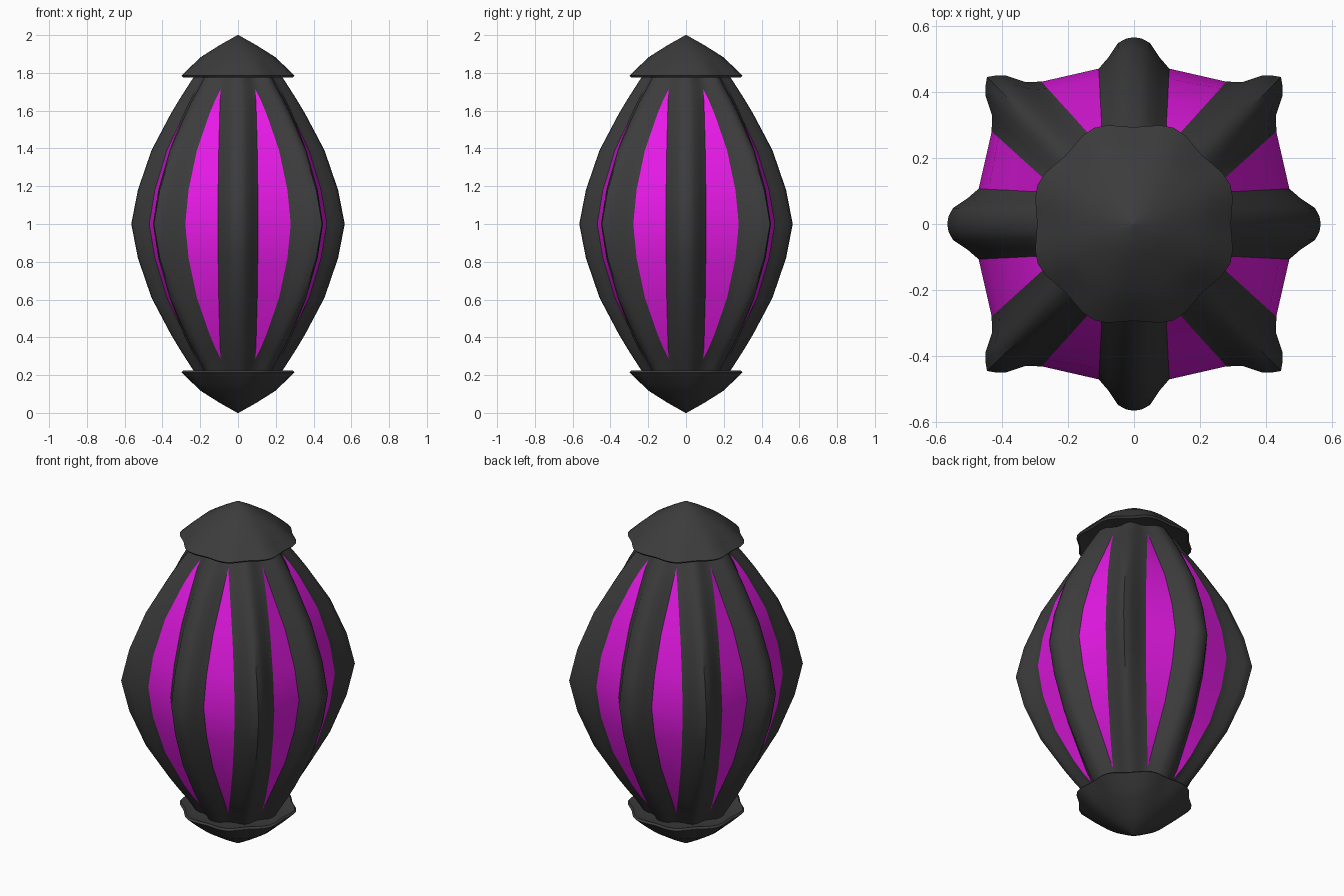
import bpy, bmesh
from math import sin, cos, pi, tan

if "Cube" in bpy.data.objects:
    bpy.data.objects.remove(bpy.data.objects["Cube"])

# height above the middle, tip radius and depth of axial ribs,
# base radius and depth of diagonal ribs, rib half width
ROWS = [(0.00, .565, .095, .502, .127, .107),
        (0.18, .530, .090, .475, .110, .105),
        (0.39, .458, .082, .410, .085, .102),
        (0.585, .355, .070, .310, .060, .097),
        (0.66, .310, .060, .262, .055, .094),
        (0.715, .275, .055, .220, .055, .220 * tan(pi / 8)),
        (0.80, .220, .045, .175, .045, .175 * tan(pi / 8))]
LEVELS = [(1 - r[0],) + r[1:] for r in reversed(ROWS[1:])] + [(1 + r[0],) + r[1:] for r in ROWS]
AXIAL = [(0, 0), (.22, .04), (.45, .18), (.73, .65), (1, 1)]
DIAGONAL = [(0, 0), (.2, .12), (.4, .28), (.66, .72), (1, 1)]


def material(name, color):
    m = bpy.data.materials.new(name)
    m.diffuse_color = color
    m.use_nodes = True
    m.node_tree.nodes["Principled BSDF"].inputs["Base Color"].default_value = m.diffuse_color
    return m


def finish(name, bm, mat, angle):
    bmesh.ops.remove_doubles(bm, verts=bm.verts, dist=0.0005)
    bmesh.ops.recalc_face_normals(bm, faces=bm.faces)
    me = bpy.data.meshes.new(name)
    bm.to_mesh(me)
    bm.free()
    me.materials.append(mat)
    ob = bpy.data.objects.new(name, me)
    bpy.context.collection.objects.link(ob)
    bpy.ops.object.select_all(action='DESELECT')
    ob.select_set(True)
    bpy.context.view_layer.objects.active = ob
    bpy.ops.object.shade_smooth_by_angle(angle=angle)
    return ob


def strip(bm, rows, closed=False):
    vs = [[bm.verts.new(p) for p in row] for row in rows]
    n = len(vs[0])
    for a, b in zip(vs, vs[1:]):
        for i in range(n if closed else n - 1):
            j = (i + 1) % n
            bm.faces.new((a[i], a[j], b[j], b[i]))


def turn(u, v, z, k):
    a = k * pi / 4
    return (u * cos(a) - v * sin(a), u * sin(a) + v * cos(a), z)


def rib_row(level, k):
    z, tip, depth, base, ddepth, w = level
    shape = AXIAL
    if k % 2:
        shape, tip, depth = DIAGONAL, base + ddepth, ddepth
    half = [(tip - d * depth, s * w) for s, d in shape]
    pts = [(u, -v) for u, v in reversed(half[1:])] + half
    return [turn(u, v, z, k) for u, v in pts]


dark = material("dark_grey", (.045, .045, .045, 1))
magenta = material("magenta", (.8, .01, .8, 1))

# Eight rounded ribs
bm = bmesh.new()
for k in range(8):
    strip(bm, [rib_row(l, k) for l in LEVELS])
finish("ribs", bm, dark, 0.75)

# Leaf shaped coloured panels between the ribs
bm = bmesh.new()
for k in range(8):
    strip(bm, [[rib_row(l, k)[-1], rib_row(l, k + 1)[0]] for l in LEVELS[1:-1]])
finish("panels", bm, magenta, 0.75)

# Scalloped pointed caps: radius, height, amount of scallop
CAP = [(.003, 2.0, 0), (.10, 1.945, 0), (.196, 1.885, .1), (.25, 1.838, .5), (.304, 1.785, 1),
       (.295, 1.775, 1), (.255, 1.785, .6), (.15, 1.79, .3)]
N = 48
for name, flip in (("top_cap", False), ("bottom_cap", True)):
    bm = bmesh.new()
    rows = []
    for r, z, s in CAP:
        row = []
        for i in range(N):
            a = 2 * pi * i / N
            rr = r - .011 * s * cos(8 * a)
            row.append((rr * cos(a), rr * sin(a), 2 - z if flip else z))
        rows.append(row)
    strip(bm, rows, True)
    bmesh.ops.holes_fill(bm, edges=bm.edges, sides=N)
    finish(name, bm, dark, 0.75)
